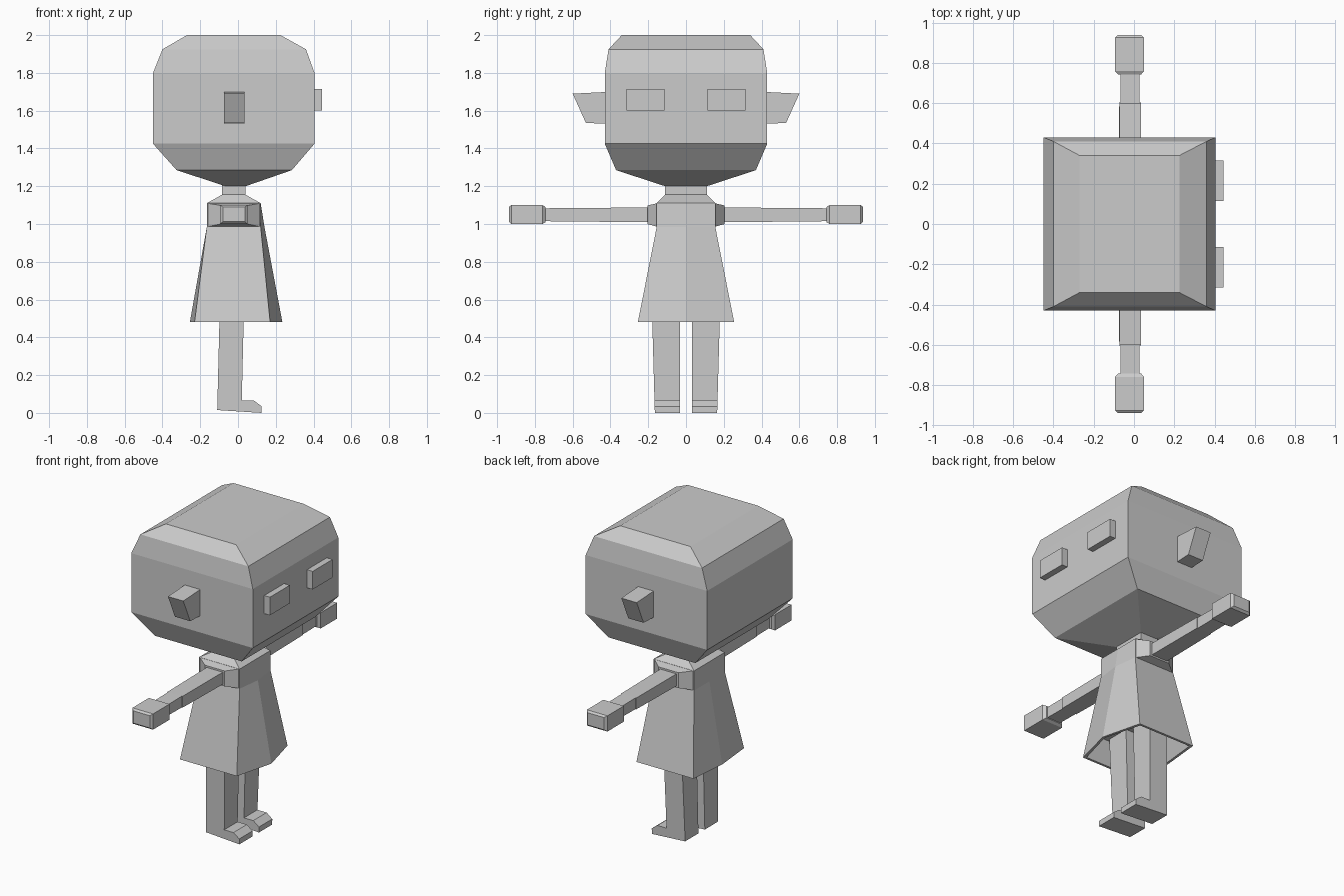
import bpy
import bmesh

old = bpy.data.objects.get("Cube")
if old:
    bpy.data.objects.remove(old, do_unlink=True)

GREY = (0.6, 0.6, 0.6, 1)
grey = bpy.data.materials.new("plain grey")
grey.use_nodes = True
grey.diffuse_color = GREY
grey.node_tree.nodes["Principled BSDF"].inputs["Base Color"].default_value = GREY


def loft(name, rings):
    """Skin a stack of equal-length point rings and cap both ends."""
    bm = bmesh.new()
    loops = [[bm.verts.new(p) for p in ring] for ring in rings]
    for low, high in zip(loops, loops[1:]):
        for i in range(len(low)):
            j = (i + 1) % len(low)
            bm.faces.new((low[i], low[j], high[j], high[i]))
    bm.faces.new(loops[0][::-1])
    bm.faces.new(loops[-1])
    bmesh.ops.recalc_face_normals(bm, faces=bm.faces)
    mesh = bpy.data.meshes.new(name)
    bm.to_mesh(mesh)
    bm.free()
    mesh.materials.append(grey)
    obj = bpy.data.objects.new(name, mesh)
    bpy.context.scene.collection.objects.link(obj)
    return obj


def level(z, x0, x1, y):
    """Horizontal rectangle, symmetric in y."""
    return [(x0, -y, z), (x1, -y, z), (x1, y, z), (x0, y, z)]


def slice_y(y, x0, x1, z0, z1):
    """Upright rectangle across an arm."""
    return [(x0, y, z0), (x1, y, z0), (x1, y, z1), (x0, y, z1)]


def hexagon(z, x0, x1, y, back, front):
    """Horizontal rectangle with a ridge point on its front and back."""
    return [(x0, -y, z), (x1, -y, z), (front, 0, z),
            (x1, y, z), (x0, y, z), (back, 0, z)]


# Head with stepped bevels
loft("head", [level(1.2, -0.065, 0.04, 0.11),
              level(1.285, -0.325, 0.285, 0.37),
              level(1.425, -0.45, 0.405, 0.43),
              level(1.8, -0.45, 0.405, 0.43),
              level(1.925, -0.40, 0.36, 0.41),
              level(2.0, -0.27, 0.225, 0.34)])

# Neck, shoulders and hollow flared dress
loft("dress", [hexagon(0.62, -0.18, 0.13, 0.2, -0.2, 0.18),
               hexagon(0.48, -0.215, 0.155, 0.24, -0.24, 0.22),
               hexagon(0.48, -0.23, 0.17, 0.255, -0.255, 0.235),
               hexagon(0.985, -0.165, 0.12, 0.155, -0.165, 0.14),
               hexagon(1.11, -0.165, 0.12, 0.155, -0.165, 0.12),
               hexagon(1.155, -0.085, 0.04, 0.11, -0.085, 0.04),
               hexagon(1.21, -0.085, 0.04, 0.11, -0.085, 0.04)])

LEG = [(-0.095, 0.62), (-0.11, 0.015), (0.125, 0.0), (0.125, 0.035),
       (0.085, 0.065), (0.02, 0.065), (0.033, 0.62)]
EAR = [(0.40, 1.70), (0.60, 1.69), (0.53, 1.535), (0.40, 1.53)]

for side, s in (("left", 1), ("right", -1)):
    # Arm growing out of the shoulder block
    loft(side + "_shoulder", [slice_y(s * 0.15, -0.165, 0.12, 0.985, 1.11),
                              slice_y(s * 0.205, -0.09, 0.05, 1.0, 1.098)])
    loft(side + "_arm", [slice_y(s * 0.2, -0.077, 0.037, 1.01, 1.087),
                         slice_y(s * 0.605, -0.073, 0.033, 1.013, 1.085),
                         slice_y(s * 0.605, -0.068, 0.028, 1.013, 1.085),
                         slice_y(s * 0.75, -0.068, 0.028, 1.015, 1.083)])
    loft(side + "_hand", [slice_y(s * 0.743, -0.08, 0.036, 1.01, 1.09),
                          slice_y(s * 0.76, -0.095, 0.05, 1.0, 1.10),
                          slice_y(s * 0.925, -0.095, 0.05, 1.0, 1.10),
                          slice_y(s * 0.938, -0.08, 0.036, 1.012, 1.09)])

    # Leg and foot, slightly wider toward the top
    loft(side + "_leg", [[(x, s * 0.032, z) for x, z in LEG],
                         [(x, s * (0.165 + 0.028 * z), z) for x, z in LEG]])

    # Ear wedge and raised eye block
    loft(side + "_ear", [[(x, s * y, z) for y, z in EAR]
                         for x in (-0.073, 0.035)])
    loft(side + "_eye", [[(x, s * y, z) for y, z in
                          ((0.115, 1.6), (0.315, 1.6), (0.315, 1.715), (0.115, 1.715))]
                         for x in (0.39, 0.445)])
